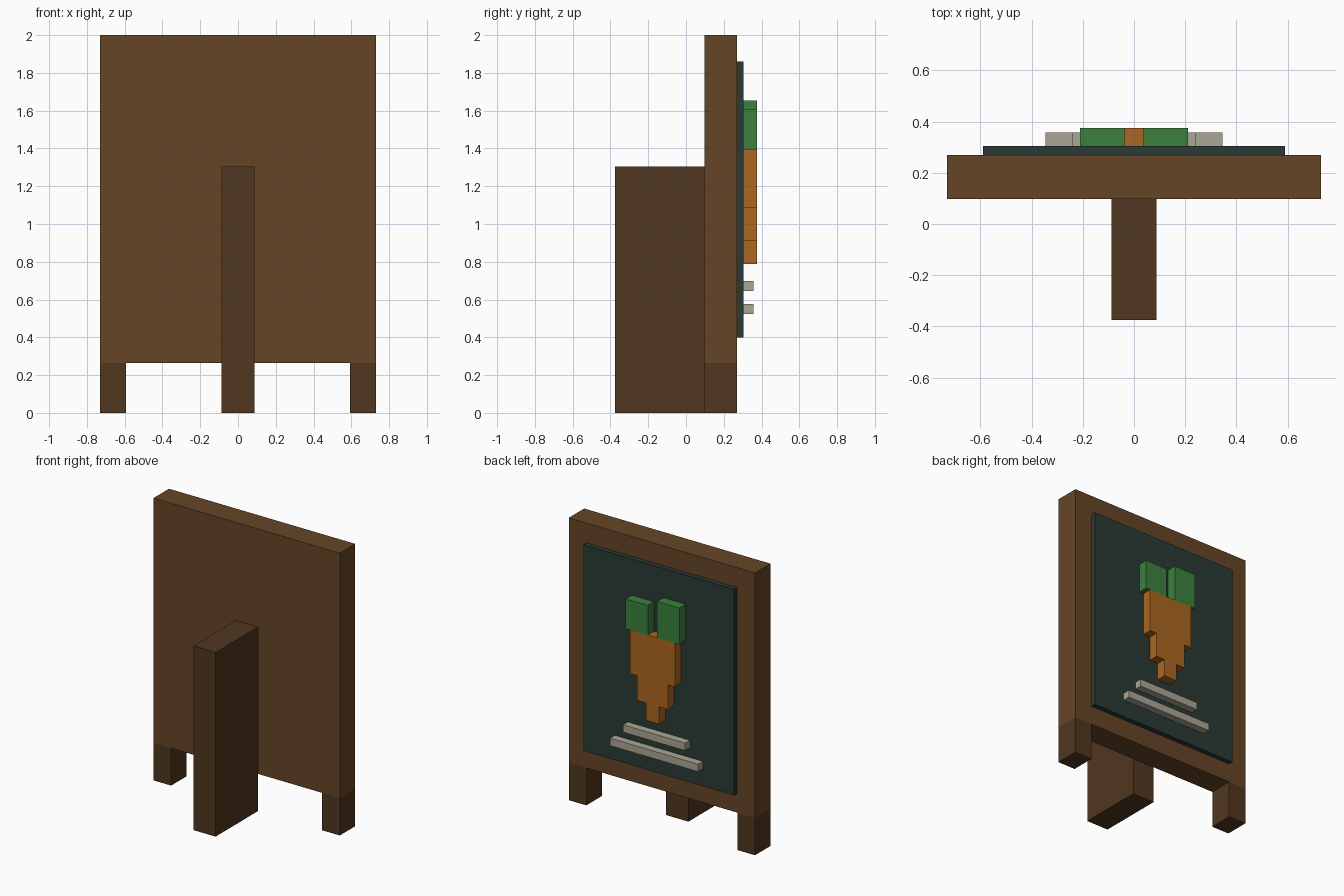
import bpy
import bmesh

if "Cube" in bpy.data.objects:
    bpy.data.objects.remove(bpy.data.objects["Cube"])


def material(name, rgb):
    m = bpy.data.materials.new(name)
    m.diffuse_color = (*rgb, 1)
    m.use_nodes = True
    m.node_tree.nodes["Principled BSDF"].inputs["Base Color"].default_value = m.diffuse_color
    return m


WOOD = material("wood", (0.133, 0.060, 0.020))
DARK = material("dark_wood", (0.082, 0.038, 0.014))
SLATE = material("slate", (0.023, 0.042, 0.033))
ORANGE = material("orange", (0.41, 0.135, 0.014))
GREEN = material("green", (0.045, 0.22, 0.050))
CHALK = material("chalk", (0.41, 0.38, 0.30))


def finish(name, bm, mat):
    bmesh.ops.recalc_face_normals(bm, faces=bm.faces)
    me = bpy.data.meshes.new(name)
    bm.to_mesh(me)
    bm.free()
    me.materials.append(mat)
    ob = bpy.data.objects.new(name, me)
    bpy.context.collection.objects.link(ob)
    return ob


def box(name, x, y, z, mat):
    """Box from (min, max) ranges."""
    bm = bmesh.new()
    bmesh.ops.create_cube(bm, size=1)
    for v in bm.verts:
        v.co = [r[0] if c < 0 else r[1] for c, r in zip(v.co, (x, y, z))]
    return finish(name, bm, mat)


BOARD_Y = (0.097, 0.27)   # wooden board thickness
SLATE_Y = (0.27, 0.305)   # writing panel
RELIEF_Y = (0.305, 0.375) # raised carrot

# Board, rear prop and writing panel
box("board", (-0.73, 0.73), BOARD_Y, (0.265, 2.0), WOOD)
box("rear_prop", (-0.087, 0.087), (-0.375, BOARD_Y[0]), (0, 1.305), DARK)
box("slate_panel", (-0.59, 0.59), SLATE_Y, (0.40, 1.86), SLATE)

# Feet
for side, x in (("left", (-0.73, -0.592)), ("right", (0.592, 0.73))):
    box(f"foot_{side}", x, BOARD_Y, (0, 0.265), DARK)

# Stepped carrot, extruded from a mirrored half profile
half = [(0.175, 1.395), (0.175, 1.085), (0.12, 1.085),
        (0.12, 0.91), (0.052, 0.91), (0.052, 0.787)]
outline = half + [(-x, z) for x, z in reversed(half)]
bm = bmesh.new()
face = bm.faces.new([bm.verts.new((x, RELIEF_Y[0], z)) for x, z in outline])
ext = bmesh.ops.extrude_face_region(bm, geom=[face], use_keep_orig=True)
for v in ext["geom"]:
    if isinstance(v, bmesh.types.BMVert):
        v.co.y = RELIEF_Y[1]
finish("carrot", bm, ORANGE)

# Leaves, one slightly taller
box("leaf_tall", (-0.21, -0.037), RELIEF_Y, (1.395, 1.653), GREEN)
box("leaf_short", (0.037, 0.21), RELIEF_Y, (1.395, 1.605), GREEN)

# Chalk lines
for name, w, z in (("upper", 0.243, 0.645), ("lower", 0.345, 0.523)):
    box(f"chalk_line_{name}", (-w, w), (0.305, 0.358), (z, z + 0.053), CHALK)
